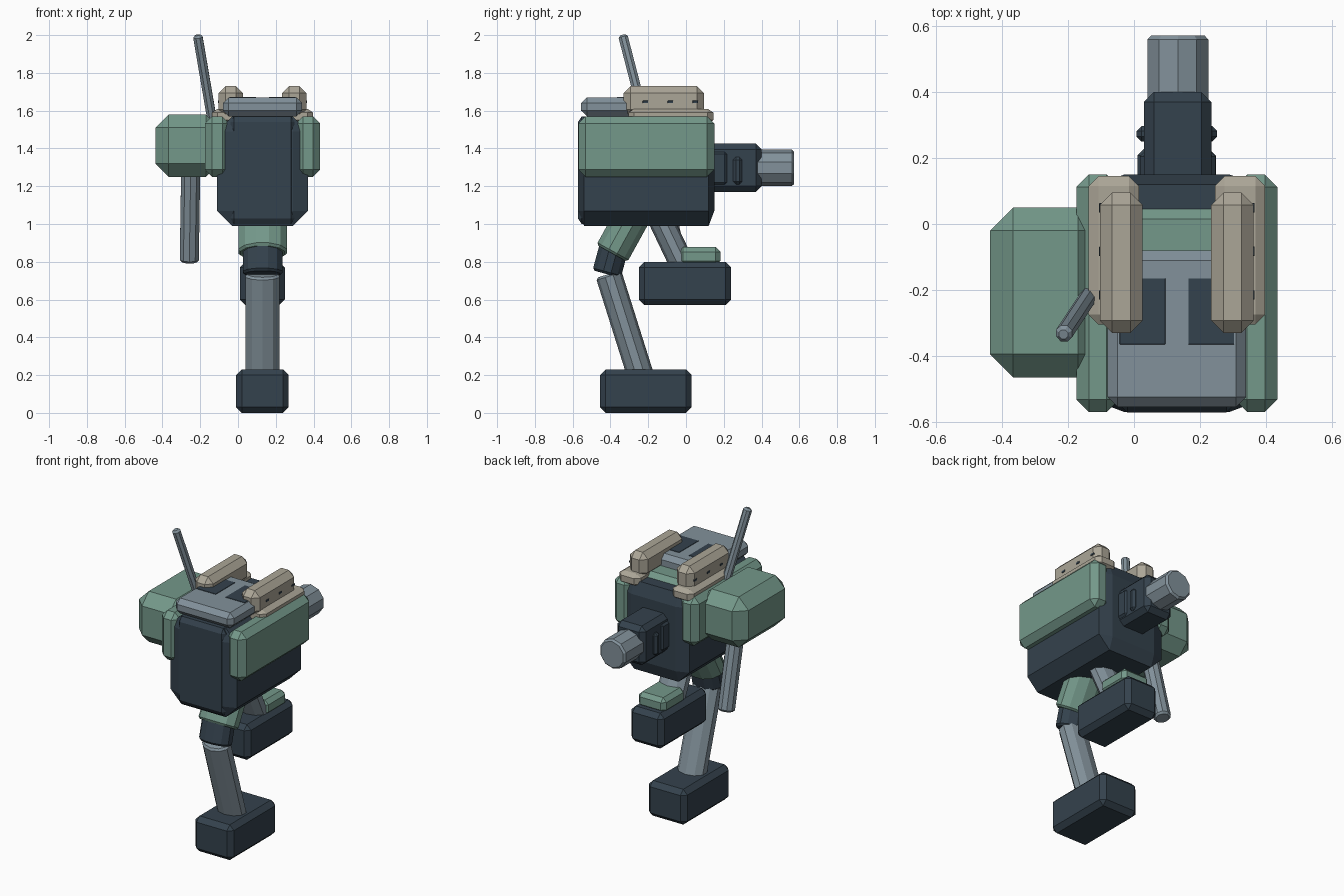
import bpy, bmesh
from math import pi, sin, cos
from mathutils import Vector

cube = bpy.data.objects.get("Cube")
if cube:
    bpy.data.objects.remove(cube)


def material(name, rgb):
    m = bpy.data.materials.new(name)
    m.use_nodes = True
    m.diffuse_color = (*rgb, 1)
    bsdf = next(n for n in m.node_tree.nodes if n.type == 'BSDF_PRINCIPLED')
    bsdf.inputs["Base Color"].default_value = (*rgb, 1)
    return m


DARK = material("dark slate", (0.034, 0.054, 0.074))
GREEN = material("sage green", (0.174, 0.314, 0.254))
GREY = material("steel grey", (0.223, 0.283, 0.325))
TAN = material("warm tan", (0.41, 0.38, 0.31))
CX = 0.13  # centre line of the torso


def finish(bm, name, mat):
    bmesh.ops.recalc_face_normals(bm, faces=bm.faces)
    mesh = bpy.data.meshes.new(name)
    bm.to_mesh(mesh)
    bm.free()
    mesh.materials.append(mat)
    obj = bpy.data.objects.new(name, mesh)
    bpy.context.collection.objects.link(obj)
    return obj


def block(name, mat, x, y, z, c=(0.03, 0.03, 0.03)):
    """Chamfered box from axis ranges, with its own chamfer on each axis."""
    if not isinstance(c, tuple):
        c = (c, c, c)
    mid = Vector([sum(r) / 2 for r in (x, y, z)])
    half = [(r[1] - r[0]) / 2 for r in (x, y, z)]
    bm = bmesh.new()
    for sx in (-1, 1):
        for sy in (-1, 1):
            for sz in (-1, 1):
                sign = (sx, sy, sz)
                for axis in range(3):
                    p = [sign[i] * (half[i] - (0 if i == axis else c[i])) for i in range(3)]
                    bm.verts.new(mid + Vector(p))
    bmesh.ops.convex_hull(bm, input=bm.verts)
    bmesh.ops.dissolve_limit(bm, angle_limit=0.01, verts=bm.verts, edges=bm.edges)
    return finish(bm, name, mat)


def rod(name, mat, a, b, rx, ry, sides=10, c=0.012):
    """Faceted rod between two points, with an oval section and chamfered ends."""
    a, b = Vector(a), Vector(b)
    axis = (b - a).normalized()
    side = Vector((1, 0, 0))
    side = (side - axis * side.dot(axis)).normalized()
    other = axis.cross(side)
    length = (b - a).length
    bm = bmesh.new()
    for t, inset in ((0, c), (c, 0), (length - c, 0), (length, c)):
        for i in range(sides):
            ang = 2 * pi * (i + 0.5) / sides
            bm.verts.new(a + axis * t + side * cos(ang) * (rx - inset)
                         + other * sin(ang) * (ry - inset))
    bmesh.ops.convex_hull(bm, input=bm.verts)
    bmesh.ops.dissolve_limit(bm, angle_limit=0.01, verts=bm.verts, edges=bm.edges)
    return finish(bm, name, mat)


def mirrored(x, s):
    """Range offset from the centre line, placed on side s."""
    return tuple(sorted((CX + s * x[0], CX + s * x[1])))


# Torso and roof
block("torso", DARK, (-0.11, 0.37), (-0.57, 0.15), (0.99, 1.57), (0.08, 0.03, 0.08))
block("front_plate", DARK, (-0.04, 0.30), (-0.572, -0.45), (1.0, 1.57), (0.02, 0.02, 0.03))
block("roof_strip", GREEN, (-0.06, 0.32), (-0.30, 0.045), (1.5, 1.6))
block("roof_plate", GREY, (-0.08, 0.34), (-0.555, -0.08), (1.57, 1.67), 0.03)

# Parts paired across the torso
for s, label in ((1, "left"), (-1, "right")):
    block(label + "_side_panel", GREEN, mirrored((0.175, 0.305), s),
          (-0.57, 0.15), (1.25, 1.57), 0.038)
    block(label + "_rail_base", TAN, mirrored((0.115, 0.268), s),
          (-0.305, 0.145), (1.53, 1.61), (0.03, 0.03, 0.02))
    block(label + "_rail", TAN, mirrored((0.104, 0.233), s),
          (-0.33, 0.095), (1.57, 1.73), 0.037)
    block(label + "_roof_vent", DARK, mirrored((0.035, 0.174), s),
          (-0.365, -0.165), (1.665, 1.673), 0.001)
    for i in range(3):
        y = -0.215 + 0.132 * i
        block(f"{label}_rail_slot_{i + 1}", DARK, mirrored((0.228, 0.236), s),
              (y - 0.014, y + 0.014), (1.64, 1.653), 0.001)
    block(label + "_mount_lug", DARK, mirrored((0.08, 0.122), s),
          (0.25, 0.297), (1.21, 1.355), 0.015)

# Rear cannon
block("cannon_mount", DARK, (0.03, 0.235), (0.08, 0.4), (1.17, 1.425), 0.03)
block("cannon_collar", DARK, (0.018, 0.247), (0.1, 0.225), (1.2, 1.39), 0.02)
rod("cannon_barrel", GREY, (0.133, 0.34, 1.297), (0.133, 0.572, 1.297), 0.097, 0.097)

# Side arm and antenna
block("arm_pod", GREEN, (-0.437, -0.1), (-0.465, 0.05), (1.25, 1.58), 0.07)
rod("arm_barrel", GREY, (-0.25, -0.17, 1.32), (-0.258, -0.045, 0.8), 0.053, 0.053)
rod("antenna", GREY, (-0.125, -0.2, 1.48), (-0.214, -0.335, 2.0), 0.027, 0.027, 8)

# Standing leg
rod("thigh", GREEN, (CX, -0.24, 1.12), (CX, -0.392, 0.845), 0.133, 0.097, 12)
rod("knee", DARK, (CX, -0.37, 0.92), (CX, -0.42, 0.735), 0.108, 0.08, 12)
rod("shin", GREY, (CX, -0.41, 0.735), (CX, -0.235, 0.18), 0.095, 0.07)
block("standing_foot", DARK, (-0.01, 0.268), (-0.455, 0.03), (0, 0.23))

# Raised leg
rod("raised_shin", GREY, (CX, -0.18, 1.12), (CX, 0.02, 0.7), 0.095, 0.066)
block("raised_foot", DARK, (0.01, 0.248), (-0.25, 0.238), (0.57, 0.8))
block("raised_foot_guard", GREEN, (0.03, 0.23), (-0.04, 0.182), (0.78, 0.878), 0.025)
